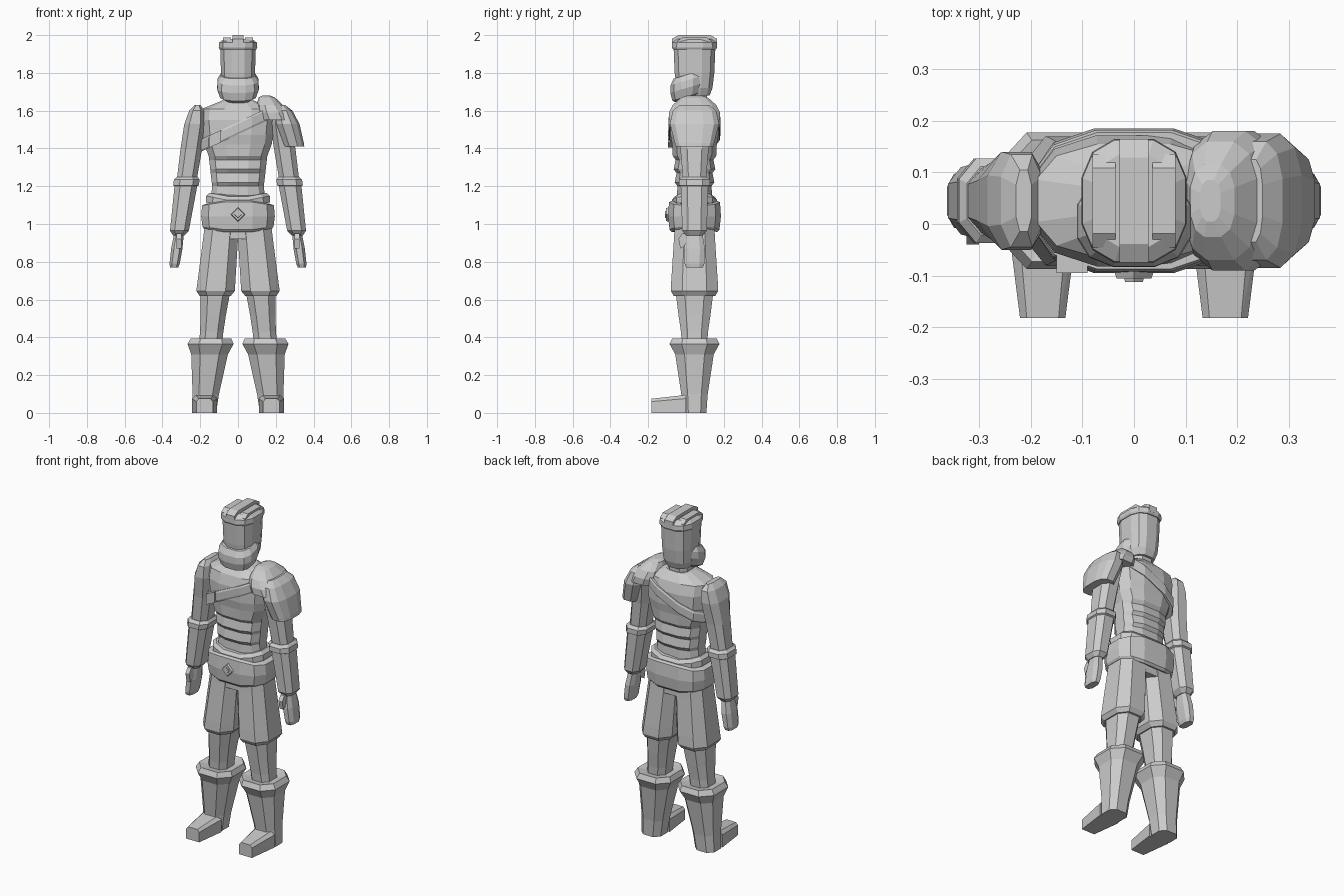
import bpy, bmesh, math

cube = bpy.data.objects.get("Cube")
if cube:
    bpy.data.objects.remove(cube)

grey = bpy.data.materials.new("plain_grey")
grey.use_nodes = True
tone = (.6, .6, .6, 1)
grey.diffuse_color = tone
grey.node_tree.nodes["Principled BSDF"].inputs["Base Color"].default_value = tone

SPINE = .045  # depth of the body's middle
BOTH = (-1, 1)


def finish(name, bm):
    bmesh.ops.recalc_face_normals(bm, faces=bm.faces)
    mesh = bpy.data.meshes.new(name)
    bm.to_mesh(mesh)
    bm.free()
    mesh.materials.append(grey)
    obj = bpy.data.objects.new(name, mesh)
    bpy.context.collection.objects.link(obj)


def outline(sides, power):
    """Rounded outline that fills the square from -1 to 1."""
    def bulge(value):
        return math.copysign(abs(value) ** power, value)

    angles = [math.tau * (i + .5) / sides for i in range(sides)]
    xs = [bulge(math.cos(a)) for a in angles]
    ys = [bulge(math.sin(a)) for a in angles]
    return [(x / max(xs), y / max(ys)) for x, y in zip(xs, ys)]


def loft(name, sections, sides=12, power=.75, axis=None, side=1, middle=SPINE, warp=None):
    """Skin through rings given as (height, half width, half depth)."""
    bm = bmesh.new()
    rings = []
    for z, width, depth in sections:
        centre = axis(z) if axis else 0
        ring = []
        for u, v in outline(sides, power):
            x, y = centre + u * width, middle + v * depth
            height = warp(x, y, z) if warp else z
            ring.append(bm.verts.new((side * x, y, height)))
        rings.append(ring)
    for low, high in zip(rings, rings[1:]):
        for i in range(sides):
            j = (i + 1) % sides
            bm.faces.new((low[i], low[j], high[j], high[i]))
    bm.faces.new(rings[0])
    bm.faces.new(rings[-1])
    finish(name, bm)


def hull(name, points):
    """Closed convex block around the points."""
    bm = bmesh.new()
    for point in points:
        bm.verts.new(point)
    bmesh.ops.convex_hull(bm, input=bm.verts)
    bmesh.ops.dissolve_limit(bm, angle_limit=.02, verts=bm.verts, edges=bm.edges)
    finish(name, bm)


# Torso, with stepped stomach muscles below the chest
stomach = []
for step in range(3):
    z, width = 1.2 + .07 * step, .137 + .008 * step
    stomach += [(z, width, .09 + .005 * step), (z + .02, width + .002, .105 + .005 * step)]
loft("torso", [(1.05, .15, .1)] + stomach + [
    (1.42, .178, .118), (1.47, .187, .127), (1.55, .195, .127), (1.61, .19, .11), (1.655, .08, .07)])
loft("neck", [(1.6, .065, .065), (1.75, .06, .065)], sides=8)


# Chest strap running down from the left shoulder, with a clasp
def strap_slope(x, y, z):
    return z + .47 * x


loft("chest_strap", [(1.475, .192, .132), (1.485, .196, .136), (1.53, .198, .137),
                     (1.54, .194, .132)], warp=strap_slope)
hull("strap_clasp", [(x, y, strap_slope(x, y, z)) for x in (-.15, -.09)
                     for y in (-.095, -.06) for z in (1.475, 1.54)])


# Belt that is tallest at the centre, over a waist wrap that rises at the sides
def belt_bow(x, y, z):
    return 1.04 + (z - 1.04) * (1.45 - 2.5 * abs(x))


def wrap_dip(x, y, z):
    return z + .2 * abs(x)


loft("hips", [(.92, .17, .105), (1.1, .165, .105)])
loft("belt", [(.975, .18, .12), (.985, .188, .132), (1.04, .195, .14), (1.1, .19, .135),
              (1.105, .17, .12)], power=.7, warp=belt_bow)
loft("waist_wrap", [(1.08, .17, .118), (1.115, .168, .12), (1.135, .15, .105)], warp=wrap_dip)

# Diamond buckle
for name, reach, front in (("buckle_frame", .042, -.106), ("buckle_stone", .022, -.112)):
    hull(name, [(x * r, y, 1.05 + z * r)
                for y, r in ((-.08, reach), (front, reach * .8))
                for x, z in ((-1, 0), (1, 0), (0, -1), (0, 1))])


# Centre lines of the limbs at each height
def leg_line(z):
    return .18 - .095 * z


def arm_line(z):
    return .45 - .145 * z


for word, side in (("left", 1), ("right", -1)):
    leg = dict(sides=8, axis=leg_line, side=side)
    arm = dict(sides=8, axis=arm_line, side=side)

    # Legs
    loft(word + "_shorts", [(.62, .083, .11), (.645, .102, .125), (.7, .1, .123),
                            (.93, .092, .108), (1, .09, .105)], **leg)
    loft(word + "_leg", [(.34, .06, .065), (.43, .062, .072), (.52, .067, .085),
                         (.64, .078, .1)], **leg)
    loft(word + "_boot", [(0, .064, .063), (.1, .07, .07), (.31, .097, .102), (.365, .122, .132),
                          (.395, .107, .118), (.385, .07, .07)], **leg)
    hull(word + "_foot", [(side * (.177 + s * half * k), y, tall * h)
                          for y, half, tall in ((-.182, .044, .075), (0, .067, .095))
                          for k, h in ((1, 0), (1, .8), (.7, 1)) for s in BOTH])

    # Arms
    loft(word + "_upper_arm", [(1.2, .052, .058), (1.4, .057, .075), (1.53, .056, .095),
                               (1.6, .04, .09), (1.63, .015, .06)], **arm)
    loft(word + "_bracer", [(.94, .03, .045), (.965, .05, .065), (1.2, .06, .073),
                            (1.205, .068, .082), (1.235, .068, .082), (1.25, .055, .066)], **arm)
    loft(word + "_hand", [(.77, .022, .045), (.79, .027, .052), (.87, .03, .055),
                          (.96, .025, .04)], **arm)
    hull(word + "_thumb", [(side * x, y, z) for x in (.3, .325)
                           for y, z in ((.03, .95), (-.02, .95), (-.04, .92), (-.03, .87), (.02, .9))])

# Left shoulder guard: a dome on the arm and a plate on the chest
loft("shoulder_dome", [(1.41, .057, .1), (1.43, .06, .105), (1.53, .067, .13), (1.6, .05, .115),
                       (1.63, .02, .08)], axis=lambda z: .71 - .295 * z)
loft("shoulder_plate", [(1.55, .09, .135), (1.59, .085, .135), (1.63, .07, .115),
                        (1.67, .043, .07), (1.68, .02, .04)], axis=lambda z: .82 - .4 * z)


# Head, with a beard that climbs towards the ears
def jaw_tilt(x, y, z):
    return z + .3 * (y + .03)


loft("head", [(1.68, .07, .08), (1.72, .085, .095), (1.8, .09, .105), (1.92, .094, .11),
              (1.95, .09, .105)])
loft("beard", [(1.645, .06, .05), (1.665, .095, .077), (1.71, .11, .088), (1.75, .108, .087),
               (1.78, .09, .07)], middle=.005, warp=jaw_tilt)

# Hair cap with three swept locks
loft("hair_cap", [(1.925, .097, .115), (1.935, .102, .12), (1.96, .1, .118), (1.98, .075, .09)])
for name, x, half, top in (("middle_lock", 0, .028, 2), ("left_lock", .058, .022, 1.988),
                           ("right_lock", -.058, .022, 1.988)):
    reach = .12 - .5 * abs(x)
    hull(name, [(x + s * half, SPINE + end * reach * k, z) for s in BOTH for end in BOTH
                for k, z in ((1, 1.94), (1, top - .02), (.7, top))])
